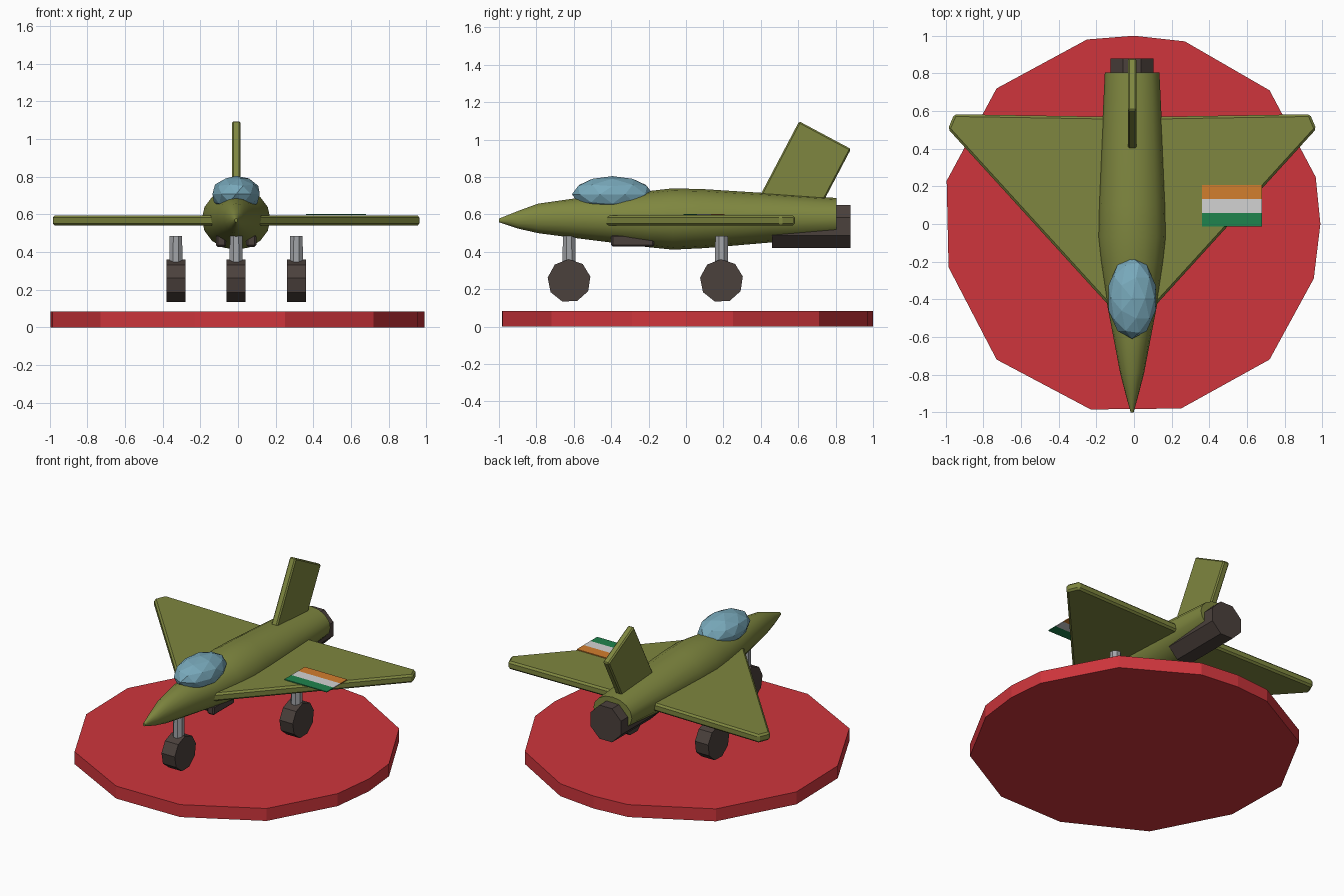
import bpy, bmesh, math
from mathutils import Matrix, Vector

cube = bpy.data.objects.get("Cube")
if cube:
    bpy.data.objects.remove(cube, do_unlink=True)

CX = -0.01  # the aircraft sits slightly off the stand's centre


def material(name, rgb):
    m = bpy.data.materials.new(name)
    m.use_nodes = True
    m.diffuse_color = (*rgb, 1)
    bsdf = next(n for n in m.node_tree.nodes if n.type == 'BSDF_PRINCIPLED')
    bsdf.inputs["Base Color"].default_value = (*rgb, 1)
    return m


olive = material("olive", (0.21, 0.24, 0.05))
red = material("red", (0.62, 0.036, 0.045))
glass = material("canopy_blue", (0.19, 0.40, 0.50))
grey = material("strut_grey", (0.36, 0.37, 0.39))
dark = material("dark_brown", (0.07, 0.052, 0.045))
orange = material("flag_orange", (0.65, 0.21, 0.027))
white = material("flag_white", (0.65, 0.65, 0.65))
green = material("flag_green", (0.013, 0.23, 0.075))


def finish(name, bm, mat, bevel=0, smooth=False):
    bmesh.ops.recalc_face_normals(bm, faces=bm.faces)
    mesh = bpy.data.meshes.new(name)
    bm.to_mesh(mesh)
    bm.free()
    mesh.materials.append(mat)
    ob = bpy.data.objects.new(name, mesh)
    bpy.context.collection.objects.link(ob)
    if bevel:
        mod = ob.modifiers.new("edge_bevel", 'BEVEL')
        mod.width = bevel
        mod.segments = 1
    if smooth:
        bpy.ops.object.select_all(action='DESELECT')
        ob.select_set(True)
        bpy.context.view_layer.objects.active = ob
        bpy.ops.object.shade_smooth_by_angle(angle=math.radians(40))
    return ob


def slab(name, outline, depth, mat, bevel=0):
    """Extrude a flat outline of 3D points along depth."""
    bm = bmesh.new()
    face = bm.faces.new([bm.verts.new(p) for p in outline])
    new = bmesh.ops.extrude_face_region(bm, geom=[face])["geom"]
    bmesh.ops.translate(bm, vec=depth, verts=[v for v in new if isinstance(v, bmesh.types.BMVert)])
    return finish(name, bm, mat, bevel)


def box(name, centre, size, mat, bevel=0):
    bm = bmesh.new()
    bmesh.ops.create_cube(bm, size=1, matrix=Matrix.Translation(centre) @ Matrix.Diagonal((*size, 1)))
    return finish(name, bm, mat, bevel)


def cylinder(name, centre, radius, length, axis, sides, mat, turn=0, taper=1):
    rot = Vector((0, 0, 1)).rotation_difference(Vector(axis)).to_matrix().to_4x4()
    bm = bmesh.new()
    bmesh.ops.create_cone(bm, cap_ends=True, segments=sides, radius1=radius, radius2=radius * taper,
                          depth=length,
                          matrix=Matrix.Translation(centre) @ rot @ Matrix.Rotation(turn, 4, 'Z'))
    return finish(name, bm, mat)


# Display stand: irregular low-poly disc
rim = [(0, 1.0), (0.27, 0.97), (0.72, 0.71), (0.965, 0.25), (0.99, 0), (0.955, -0.29),
       (0.72, -0.72), (0.25, -0.98), (-0.23, -0.985), (-0.73, -0.72), (-0.985, -0.23),
       (-0.995, 0.23), (-0.73, 0.72), (-0.25, 0.98)]
slab("display_stand", [(x, y, 0) for x, y in rim], (0, 0, 0.085), red)

# Fuselage: lofted elliptical rings (y, half width, bottom z, top z)
stations = [(-1.0, 0.008, 0.558, 0.578), (-0.9, 0.036, 0.525, 0.618), (-0.79, 0.064, 0.5, 0.658),
            (-0.6, 0.1, 0.475, 0.685), (-0.4, 0.138, 0.45, 0.7), (-0.2, 0.168, 0.425, 0.725),
            (-0.07, 0.182, 0.412, 0.74), (0.1, 0.178, 0.42, 0.735), (0.45, 0.162, 0.45, 0.713),
            (0.805, 0.145, 0.475, 0.688)]
bm = bmesh.new()
SIDES = 16
rings = []
for y, w, lo, hi in stations:
    rings.append([bm.verts.new((CX + w * math.cos(a), y, (lo + hi) / 2 + (hi - lo) / 2 * math.sin(a)))
                  for a in (math.tau * i / SIDES for i in range(SIDES))])
for r, s in zip(rings, rings[1:]):
    for i in range(SIDES):
        j = (i + 1) % SIDES
        bm.faces.new((r[i], r[j], s[j], s[i]))
bm.faces.new(rings[0])
bm.faces.new(rings[-1])
finish("fuselage", bm, olive, smooth=True)

# Delta wing: one slab mirrored in outline
half = [(0.09, -0.47), (0.978, 0.505), (0.945, 0.583), (0.15, 0.57)]
outline = [(CX + x, y, 0.54) for x, y in half] + [(CX - x, y, 0.54) for x, y in reversed(half)]
slab("delta_wing", outline, (0, 0, 0.055), olive, bevel=0.012)

# Swept tail fin
fin = [(0.38, 0.67), (0.605, 1.098), (0.882, 0.95), (0.735, 0.67)]
slab("tail_fin", [(CX - 0.023, y, z) for y, z in fin], (0.046, 0, 0), olive, bevel=0.008)

# Faceted canopy
bm = bmesh.new()
bmesh.ops.create_icosphere(bm, subdivisions=2, radius=1,
                           matrix=Matrix.Translation((CX, -0.393, 0.708))
                           @ Matrix.Diagonal((0.132, 0.217, 0.097, 1)))
finish("canopy", bm, glass)

# Engine nozzle and belly intakes
cylinder("engine_nozzle", (CX, 0.67, 0.535), 0.124, 0.42, (0, 1, 0), 8, dark, math.pi / 8)
for side, x in (("right", -0.08), ("left", 0.08)):
    box(side + "_belly_intake", (CX + x, -0.285, 0.46), (0.055, 0.23, 0.065), dark, 0.01)

# Landing gear: strut and wheel for each leg
for name, x, y in (("nose", 0, -0.625), ("right_main", -0.32, 0.19), ("left_main", 0.32, 0.19)):
    cylinder(name + "_strut", (CX + x, y, 0.385), 0.039, 0.2, (0, 0, 1), 8, grey, math.pi / 8, 0.92)
    cylinder(name + "_wheel", (CX + x, y, 0.245), 0.116, 0.1, (1, 0, 0), 9, dark, 0.2)

# Wing flag: three thin stripes, overhanging the leading edge
for name, y, mat in (("orange", 0.17, orange), ("white", 0.0965, white), ("green", 0.023, green)):
    box("flag_stripe_" + name, (0.52, y, 0.599), (0.32, 0.0735, 0.006), mat)
